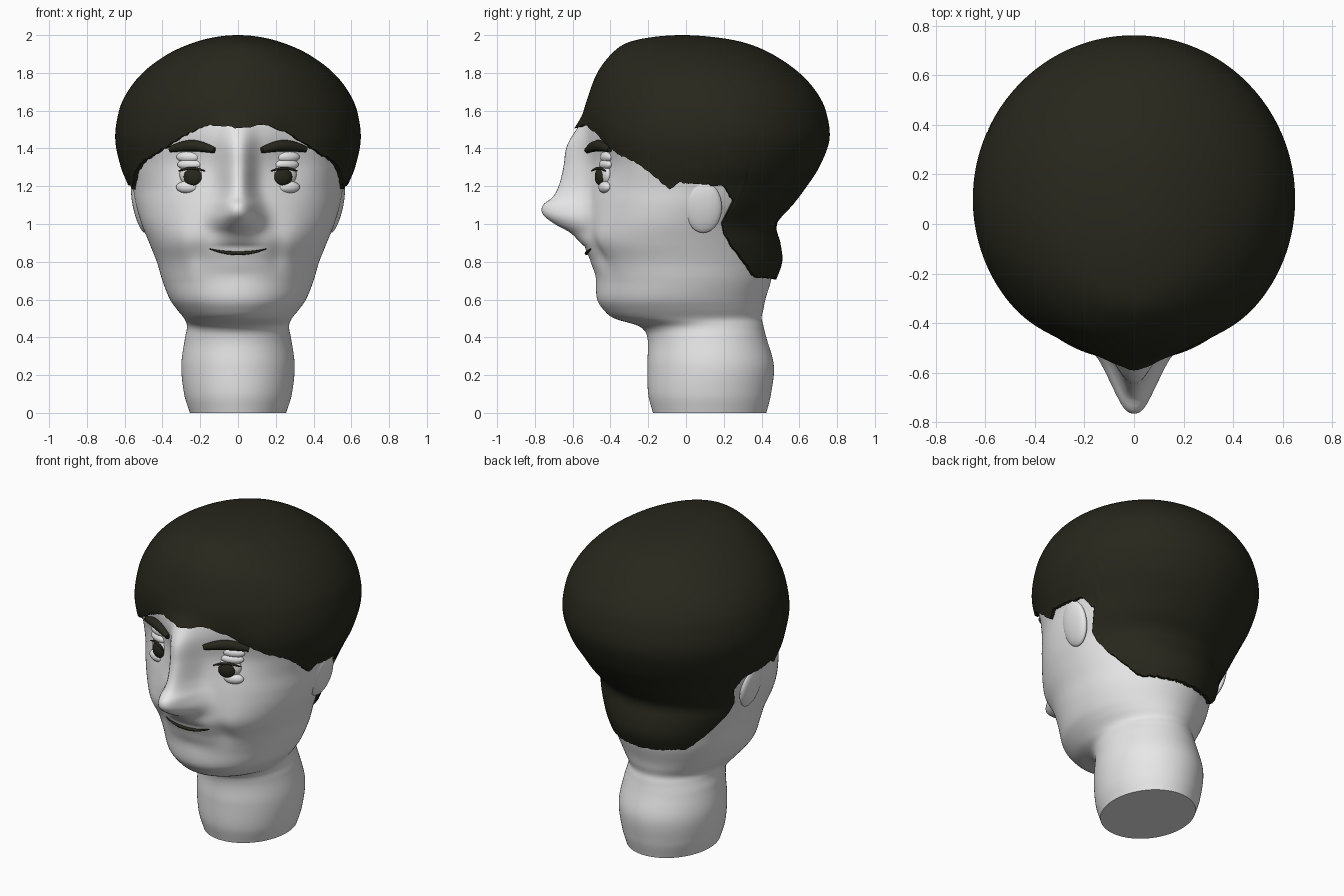
import bpy, bmesh, random
from math import sin, cos, pi, exp, sqrt, radians
from mathutils import Vector
from mathutils.bvhtree import BVHTree

random.seed(4)
if "Cube" in bpy.data.objects:
    bpy.data.objects.remove(bpy.data.objects["Cube"])


def material(name, color):
    m = bpy.data.materials.new(name)
    m.use_nodes = True
    m.diffuse_color = (*color, 1)
    m.node_tree.nodes["Principled BSDF"].inputs["Base Color"].default_value = (*color, 1)
    return m


SKIN = material("pale grey skin", (0.8, 0.8, 0.8))
DARK = material("dark hair", (0.02, 0.02, 0.012))


def finish(obj, mat, angle=50):
    obj.data.materials.append(mat)
    bpy.ops.object.select_all(action="DESELECT")
    obj.select_set(True)
    bpy.context.view_layer.objects.active = obj
    bpy.ops.object.shade_smooth_by_angle(angle=radians(angle))
    return obj


def curve(keys, z):
    """Smooth interpolation of the columns of a key table at z."""
    z = min(max(z, keys[0][0]), keys[-1][0])
    i = max(k for k in range(len(keys) - 1) if keys[k][0] <= z)
    a, b = keys[i], keys[i + 1]
    before, after = keys[max(i - 1, 0)], keys[min(i + 2, len(keys) - 1)]
    h = b[0] - a[0]
    u = (z - a[0]) / h
    out = []
    for c in range(1, len(a)):
        ma = (b[c] - before[c]) / (b[0] - before[0]) * h
        mb = (after[c] - a[c]) / (after[0] - a[0]) * h
        out.append((2*u**3 - 3*u*u + 1) * a[c] + (u**3 - 2*u*u + u) * ma
                   + (3*u*u - 2*u**3) * b[c] + (u**3 - u*u) * mb)
    return out


def squared(keys):
    return [(z, w * w, mid, d * d) for z, w, mid, d in keys]


def ring_point(keys, t, z):
    """Point on the oval section at height z; t = 0 faces the front."""
    w, mid, d = curve(keys, z)
    p = Vector((sqrt(max(w, 0)) * sin(t), mid - sqrt(max(d, 0)) * cos(t), z))
    if cos(t) > 0:  # the brow recedes on both sides of the nose
        p.y += .04 * min(1, cos(t) * 2) * exp(-((abs(p.x) - .27) / .14) ** 2 - ((z - 1.36) / .17) ** 2)
    return p


def grid_object(name, rows, mat, caps):
    bm = bmesh.new()
    vs = [[bm.verts.new(p) for p in row] for row in rows]
    n = len(rows[0])
    for lo, hi in zip(vs, vs[1:]):
        for j in range(n):
            k = (j + 1) % n
            bm.faces.new((lo[j], lo[k], hi[k], hi[j]))
    if caps:
        bm.faces.new(vs[0][::-1])
        bm.faces.new(vs[-1])
    bmesh.ops.remove_doubles(bm, verts=bm.verts, dist=0.00001)
    bmesh.ops.recalc_face_normals(bm, faces=bm.faces)
    mesh = bpy.data.meshes.new(name)
    bm.to_mesh(mesh)
    bm.free()
    obj = bpy.data.objects.new(name, mesh)
    bpy.context.collection.objects.link(obj)
    return finish(obj, mat)


# Head and neck: height, half width, middle y, half depth
HEAD = squared([
    (0, .255, .125, .3), (.1, .285, .125, .325), (.25, .3, .13, .335),
    (.4, .28, .11, .315), (.46, .27, .08, .33), (.5, .285, .01, .39),
    (.55, .325, -.015, .425), (.6, .36, -.025, .445), (.7, .4, -.015, .465),
    (.8, .43, -.02, .485), (.9, .47, -.035, .505), (1, .51, -.03, .5),
    (1.1, .54, .01, .535), (1.2, .56, .05, .57), (1.3, .59, .08, .6),
    (1.45, .62, .09, .63), (1.6, .59, .08, .6)])
# Nose ridge: height, projection, width
NOSE = [(.88, 0, .12), (.95, .07, .115), (1, .165, .115), (1.05, .23, .11), (1.1, .233, .1),
        (1.14, .185, .09), (1.2, .155, .08), (1.3, .13, .08), (1.4, .1, .08), (1.5, .045, .08),
        (1.6, 0, .08)]
# Soft face shapes, mirrored: x, z, x size, z size, outward amount
SHAPES = [(.21, .85, .05, .09, -.018), (.3, .95, .1, .1, .012), (0, .73, .14, .04, -.006),
          (.11, 1.03, .04, .04, .01)]


def face_point(t, z):
    p = ring_point(HEAD, t, z)
    if cos(t) > 0:
        push = 0
        if z > NOSE[0][0]:
            height, width = curve(NOSE, z)
            push = height * exp(-abs(p.x / width) ** 2.5)
        for x, h, sx, sz, amount in SHAPES:
            push += amount * exp(-((abs(p.x) - x) / sx) ** 2 - ((z - h) / sz) ** 2)
        p.y -= push * min(1, cos(t) * 2)
    return p


COLS = 240
angles = [2 * pi * j / COLS for j in range(COLS)]
head = grid_object("head_and_neck", [[face_point(t, 1.6 * i / 140) for t in angles]
                                     for i in range(141)], SKIN, True)

# Hair shell with a ragged hairline given as angle from the front and height
HAIR = squared([
    (.7, .4, 0, .475), (.8, .435, 0, .51), (.9, .485, -.02, .52), (1, .525, -.03, .51),
    (1.1, .555, .015, .55), (1.2, .58, .055, .585), (1.3, .62, .085, .62),
    (1.45, .65, .1, .66), (1.6, .63, .1, .64), (1.7, .585, .09, .6),
    (1.8, .505, .065, .535), (1.9, .37, .03, .425), (1.96, .235, 0, .31), (2, 0, -.02, 0)])
HAIRLINE = [(0, 1.51), (14, 1.525), (24, 1.48), (34, 1.42), (44, 1.37), (54, 1.33), (64, 1.27),
            (77, 1.18), (80, 1.22), (105, 1.2), (114, 1.12), (116, .96), (121, .87),
            (127, .8), (139, .72), (180, .71)]


def hairline(t):
    deg = min(t, 2 * pi - t) * 180 / pi
    for (a, za), (b, zb) in zip(HAIRLINE, HAIRLINE[1:]):
        if deg <= b + .001:
            return za + (zb - za) * (deg - a) / (b - a) + random.uniform(-.005, .005)


def hair_point(t, z):
    p = ring_point(HAIR, t, z)
    if cos(t) > 0:
        p.y -= .04 * exp(-(p.x / .1) ** 2 - ((z - 1.48) / .07) ** 2)
    return p


edge = [hairline(t) for t in angles]
hair_rows = [[hair_point(t, e + (2 - e) * sin(pi / 2 * i / 60)) for t, e in zip(angles, edge)]
             for i in range(61)]
# Tucked-in lower rim gives the hair its thickness
rim = [Vector((p.x * .9, p.y * .9, p.z + .005)) for p in hair_rows[0]]
grid_object("hair", [rim] + hair_rows, DARK, False)

# Facial features are seated on the head surface
tree = BVHTree.FromPolygons([v.co for v in head.data.vertices],
                            [p.vertices for p in head.data.polygons])


def on_face(x, z, out=0):
    hit = tree.ray_cast(Vector((x, -2, z)), Vector((0, 1, 0)))[0]
    return Vector((x, hit.y - out, z))


def ellipsoid(name, loc, size, mat, rot=(0, 0, 0)):
    bpy.ops.mesh.primitive_uv_sphere_add(segments=32, ring_count=20, location=loc, rotation=rot)
    obj = bpy.context.object
    obj.name = name
    obj.scale = size
    return finish(obj, mat)


def tube(name, points, radii, out):
    data = bpy.data.curves.new(name, "CURVE")
    data.dimensions = "3D"
    data.bevel_depth = 1
    data.bevel_resolution = 4
    data.use_fill_caps = True
    spline = data.splines.new("POLY")
    spline.points.add(len(points) - 1)
    for sp, (x, z), r in zip(spline.points, points, radii):
        sp.co = (*on_face(x, z, out), 1)
        sp.radius = r
    obj = bpy.data.objects.new(name, data)
    bpy.context.collection.objects.link(obj)
    bpy.ops.object.select_all(action="DESELECT")
    obj.select_set(True)
    bpy.context.view_layer.objects.active = obj
    bpy.ops.object.convert(target="MESH")
    return finish(bpy.context.object, DARK)


steps = [i / 16 for i in range(17)]
# Eye parts: name, x, z, outward offset, half sizes, material
EYE = [("eyeball", .245, 1.262, -.005, (.068, .03, .06), SKIN),
       ("iris", .24, 1.25, .016, (.05, .022, .046), DARK),
       ("upper_lid", .255, 1.315, -.003, (.07, .032, .03), SKIN),
       ("lid_fold", .26, 1.355, -.012, (.07, .032, .032), SKIN),
       ("eye_bag", .27, 1.195, -.005, (.06, .03, .032), SKIN)]
for side, s in (("left", 1), ("right", -1)):
    for part, x, z, out, size, mat in EYE:
        ellipsoid(side + "_" + part, on_face(s * x, z, out), size, mat, (0, 0, s * .35))
    tube(side + "_lash_line", [(s * (.175 + .14 * u), 1.28 + .015 * sin(pi * u)) for u in steps],
         [.003 + .005 * sin(pi * u) for u in steps], .03)
    tube(side + "_eyebrow", [(s * (.125 + .235 * u), 1.39 + .022 * sin(pi * u) + .005 * u)
                             for u in steps],
         [.016 + .014 * sin(pi * u) for u in steps], .012)
    ellipsoid(side + "_ear", (s * .52, .09, 1.09), (.035, .1, .14), SKIN, (0, s * .22, s * -.05))

# Thin upturned mouth
tube("mouth", [(.3 * (u - .5), .845 + .09 * (u - .5) ** 2) for u in steps],
     [.003 + .007 * sin(pi * u) for u in steps], .004)
